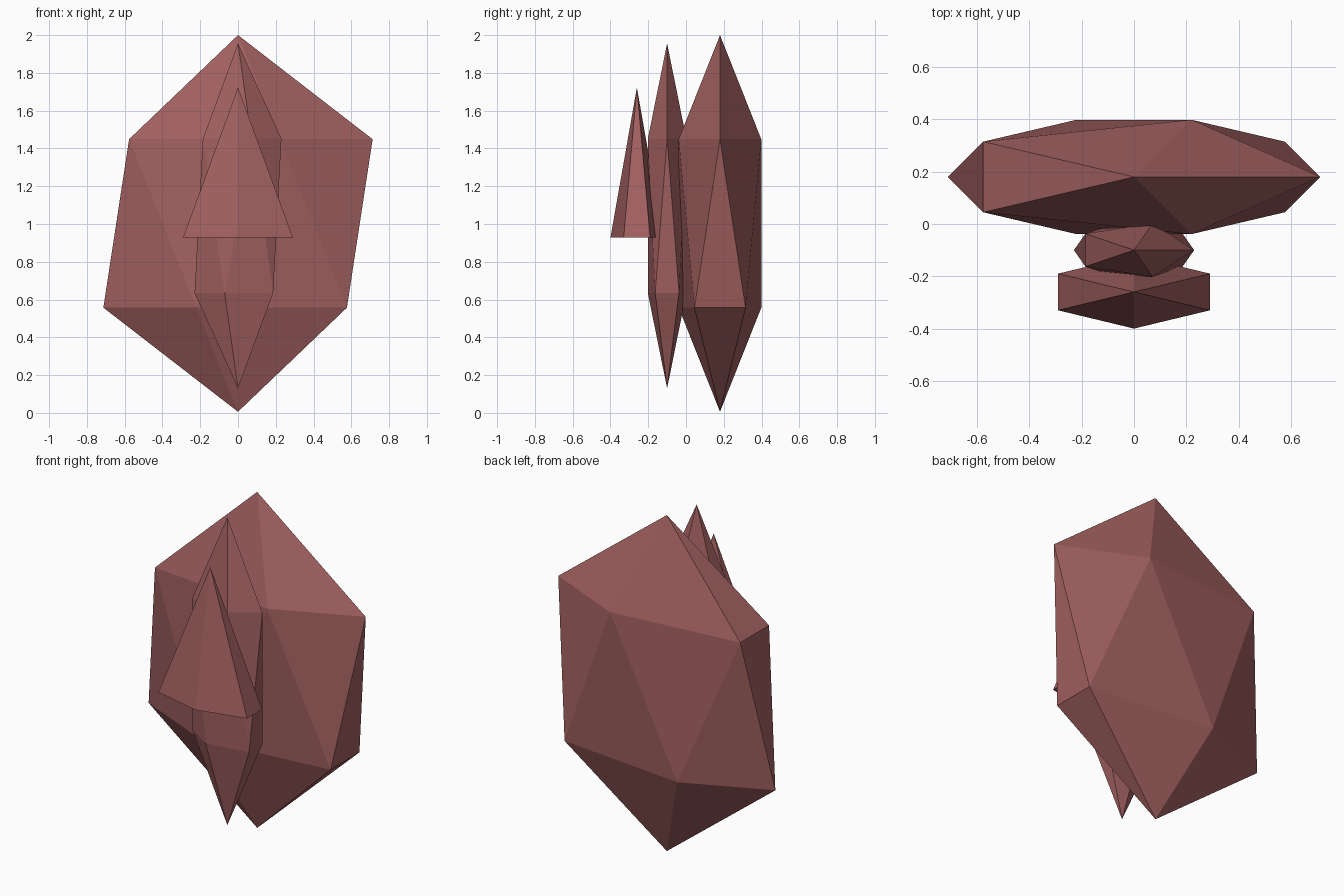
import bpy

if "Cube" in bpy.data.objects:
    bpy.data.objects.remove(bpy.data.objects["Cube"])

# One dusty red for every crystal
red = bpy.data.materials.new("dusty_red")
red.diffuse_color = (0.36, 0.117, 0.117, 1)
red.use_nodes = True
red.node_tree.nodes["Principled BSDF"].inputs["Base Color"].default_value = red.diffuse_color


def finish(name, scale):
    ob = bpy.context.object
    ob.name = name
    ob.scale = scale
    ob.data.materials.append(red)
    bpy.ops.object.shade_flat()
    bpy.ops.object.transform_apply(location=False, rotation=False, scale=True)


def crystal(name, centre, scale):
    # Stretched twenty-sided gem
    bpy.ops.mesh.primitive_ico_sphere_add(subdivisions=1, radius=1, location=centre)
    finish(name, scale)


# Large back crystal and slim middle crystal
crystal("back_crystal", (0, 0.18, 1.003), (0.797, 0.257, 0.997))
crystal("middle_crystal", (0, -0.10, 1.043), (0.257, 0.12, 0.913))

# Flattened six-sided spike in front
bpy.ops.mesh.primitive_cone_add(vertices=6, radius1=1, radius2=0, depth=1,
                                location=(0, -0.26, 1.325))
finish("front_spike", (0.336, 0.14, 0.795))
